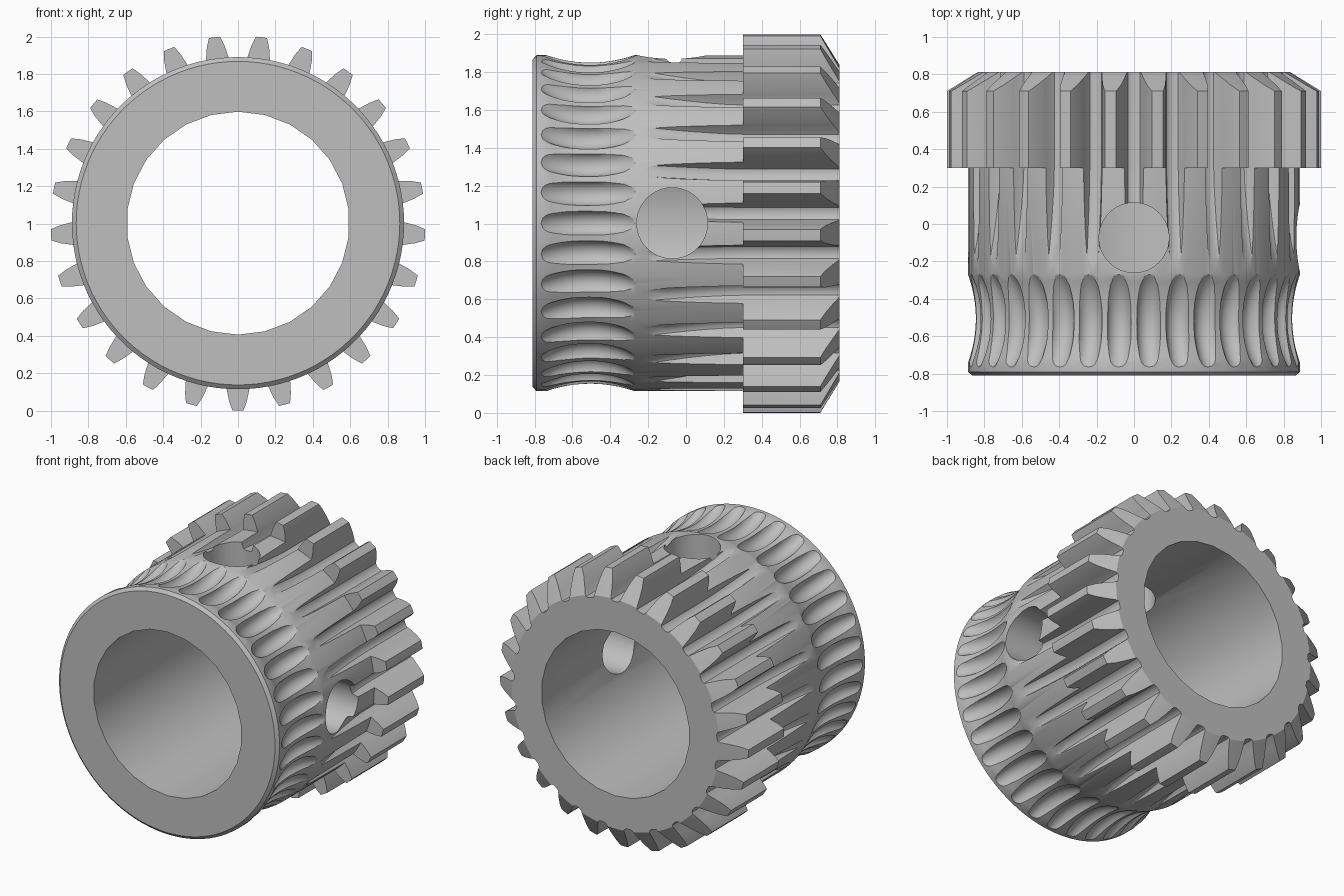
import bpy, bmesh, math
from mathutils import Matrix, Vector

AXIS_Z = 1.0025
TEETH, SCALLOPS = 25, 34

if "Cube" in bpy.data.objects:
    bpy.data.objects.remove(bpy.data.objects["Cube"])


def place(angle):
    # Local frame: x tangent, y along the axis, z outward
    return Matrix.Translation((0, 0, AXIS_Z)) @ Matrix.Rotation(angle, 4, 'Y')


def finish(bm, name):
    bmesh.ops.recalc_face_normals(bm, faces=bm.faces)
    mesh = bpy.data.meshes.new(name)
    bm.to_mesh(mesh)
    bm.free()
    obj = bpy.data.objects.new(name, mesh)
    bpy.context.collection.objects.link(obj)
    return obj


def loft(bm, rings, closed=False):
    # Skin a list of point rings, capping the ends unless closed
    loops = [[bm.verts.new(p) for p in ring] for ring in rings]
    n = len(loops[0])
    pairs = list(zip(loops, loops[1:])) + ([(loops[-1], loops[0])] if closed else [])
    for a, b in pairs:
        for i in range(n):
            j = (i + 1) % n
            bm.faces.new((a[i], a[j], b[j], b[i]))
    if not closed:
        bm.faces.new(loops[0])
        bm.faces.new(loops[-1])


# Turned blank: chamfered rim, concave throat, hub and gear rim
throat = []
for i in range(13):
    t = i / 6 - 1
    throat.append((-0.505 + 0.235 * t, 0.888 - 0.04 * (1 - t * t)))
profile = [(-0.81, 0.865), (-0.79, 0.888), *throat,
           (0.3, 0.888), (0.3, 1.002), (0.71, 1.002), (0.812, 0.835)]
bm = bmesh.new()
SIDES = 100
loft(bm, [[place(math.tau * k / SIDES) @ Vector((0, y, r)) for k in range(SIDES)]
          for y, r in profile])
gear = finish(bm, "gear_hub")

# Cutters for the tooth gaps, with a floor that runs out along the hub
half = [(0.016, 0.818), (0.032, 0.826), (0.04, 0.845), (0.052, 0.89),
        (0.072, 0.95), (0.097, 1.0), (0.108, 1.03)]
outline = half + [(-x, z) for x, z in reversed(half)]
stations = [0.9, 0.3, 0.2, 0.1, 0.0, -0.1, -0.24]
bm = bmesh.new()
for k in range(TEETH):
    m = place(math.tau * k / TEETH)
    rings = []
    for y in stations:
        lift = 0.075 * (max(0, 0.3 - y) / 0.54) ** 1.5
        rings.append([m @ Vector((x, y, z + lift)) for x, z in outline])
    loft(bm, rings)
gap_cutter = finish(bm, "tooth_gap_cutter")

# Ring cutters for the scallops in the throat
RING, TUBE, RING_Z = 0.325, 0.067, 1.19
bm = bmesh.new()
for k in range(SCALLOPS):
    m = place(math.tau * (k + 0.5) / SCALLOPS)
    rings = []
    for i in range(48):
        a = math.tau * i / 48
        ring = []
        for j in range(16):
            b = math.tau * j / 16
            d = RING + TUBE * math.cos(b)
            ring.append(m @ Vector((TUBE * math.sin(b), -0.517 + d * math.sin(a),
                                    RING_Z + d * math.cos(a))))
        rings.append(ring)
    loft(bm, rings, closed=True)
scallop_cutter = finish(bm, "scallop_cutter")


def cylinder_cutter(name, sides, radius, depth, matrix):
    bm = bmesh.new()
    bmesh.ops.create_cone(bm, cap_ends=True, segments=sides, radius1=radius,
                          radius2=radius, depth=depth, matrix=matrix)
    return finish(bm, name)


# Bore and the two radial holes, one up and one on the left side
turn = Matrix.Rotation(math.pi / 2, 4, 'X')
bore_cutter = cylinder_cutter("bore_cutter", 26, 0.596, 3, place(0) @ turn)
holes = [cylinder_cutter(name, 48, 0.187, 1, place(angle) @ Matrix.Translation((0, -0.073, 0.8)))
         for name, angle in (("top_hole_cutter", 0), ("side_hole_cutter", math.pi / 2))]

# Cut everything, then drop the cutters
bpy.ops.object.select_all(action='DESELECT')
gear.select_set(True)
bpy.context.view_layer.objects.active = gear
for cutter in [gap_cutter, scallop_cutter, bore_cutter, *holes]:
    cutter.hide_render = True
    mod = gear.modifiers.new(cutter.name, 'BOOLEAN')
    mod.operation = 'DIFFERENCE'
    mod.solver = 'EXACT'
    mod.object = cutter
    bpy.ops.object.modifier_apply(modifier=mod.name)
    bpy.data.objects.remove(cutter)

# Steel grey
steel = bpy.data.materials.new("steel_grey")
steel.use_nodes = True
color = (0.52, 0.52, 0.52, 1)
steel.diffuse_color = color
steel.node_tree.nodes["Principled BSDF"].inputs["Base Color"].default_value = color
gear.data.materials.clear()
gear.data.materials.append(steel)
for face in gear.data.polygons:
    face.material_index = 0
bpy.ops.object.shade_smooth_by_angle(angle=math.radians(28))
